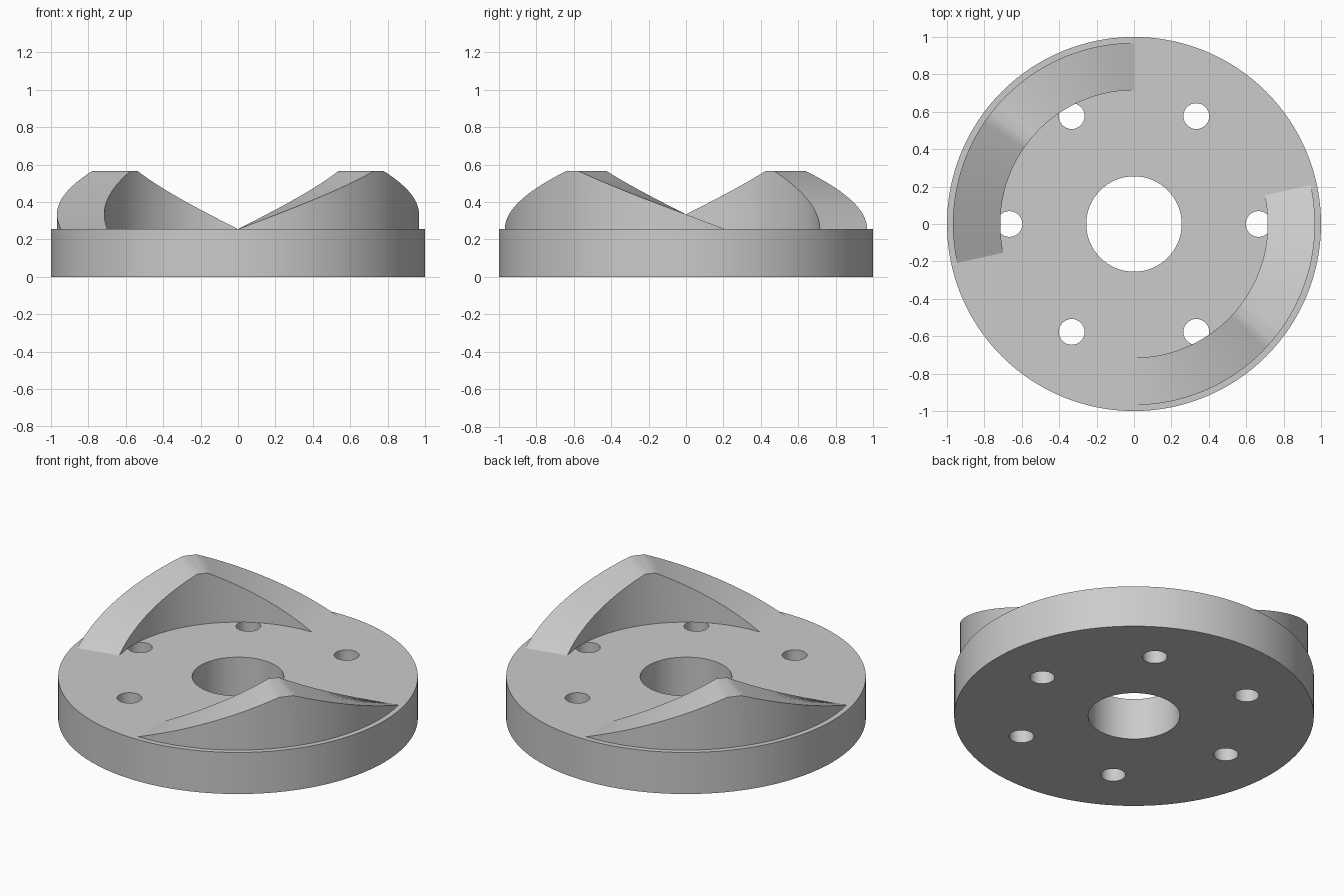
import bpy
import bmesh
from math import cos, sin, radians
from mathutils import Matrix, Vector

DISC_TOP = 0.255
PEAK = 0.566
RAMP_INNER, RAMP_OUTER = 0.715, 0.968

cube = bpy.data.objects.get("Cube")
if cube:
    bpy.data.objects.remove(cube, do_unlink=True)

grey = bpy.data.materials.new("plain grey")
grey.use_nodes = True
colour = (0.6, 0.6, 0.6, 1)
grey.diffuse_color = colour
grey.node_tree.nodes["Principled BSDF"].inputs["Base Color"].default_value = colour


def add_object(name, bm):
    bmesh.ops.recalc_face_normals(bm, faces=bm.faces)
    mesh = bpy.data.meshes.new(name)
    bm.to_mesh(mesh)
    bm.free()
    obj = bpy.data.objects.new(name, mesh)
    bpy.context.collection.objects.link(obj)
    mesh.materials.append(grey)
    return obj


def activate(obj):
    bpy.ops.object.select_all(action='DESELECT')
    obj.select_set(True)
    bpy.context.view_layer.objects.active = obj


def smooth(obj):
    activate(obj)
    bpy.ops.object.shade_smooth_by_angle(angle=radians(25))


def add_cylinder(bm, radius, bottom, top, segments, x=0, y=0):
    bmesh.ops.create_cone(
        bm, cap_ends=True, segments=segments, radius1=radius, radius2=radius,
        depth=top - bottom, matrix=Matrix.Translation((x, y, (top + bottom) / 2)))


def add_ramp(name, turn):
    """Arc wall whose top climbs steadily, levels off, then falls again."""
    bm = bmesh.new()
    rings = []
    spans = [(-90, -41.3, 24, 0, 1), (-41.3, -36.5, 3, 1, 1), (-36.5, 12.4, 24, 1, 0)]
    stops = [(-90, 0)]
    for a0, a1, steps, h0, h1 in spans:
        for i in range(1, steps + 1):
            t = i / steps
            stops.append((a0 + (a1 - a0) * t, h0 + (h1 - h0) * t))
    for angle, height in stops:
        a = radians(angle + turn)
        z = DISC_TOP + (PEAK - DISC_TOP) * height
        corners = [(RAMP_INNER, DISC_TOP), (RAMP_OUTER, DISC_TOP),
                   (RAMP_OUTER, z), (RAMP_INNER, z)]
        rings.append([bm.verts.new(Vector((r * cos(a), r * sin(a), h)))
                      for r, h in corners])
    for a, b in zip(rings, rings[1:]):
        for k in range(4):
            n = (k + 1) % 4
            bm.faces.new((a[k], a[n], b[n], b[k]))
    # Close the two knife-edge ends
    bmesh.ops.remove_doubles(bm, verts=bm.verts, dist=0.0001)
    smooth(add_object(name, bm))


# Disc with a central bore and six bolt holes
bm = bmesh.new()
add_cylinder(bm, 1, 0, DISC_TOP, 128)
disc = add_object("disc", bm)

bm = bmesh.new()
add_cylinder(bm, 0.255, -0.2, 0.6, 64)
for i in range(6):
    a = radians(60 * i)
    add_cylinder(bm, 0.069, -0.2, 0.6, 32, 0.666 * cos(a), 0.666 * sin(a))
cutter = add_object("hole_cutter", bm)
cutter.hide_render = True

cut = disc.modifiers.new("holes", 'BOOLEAN')
cut.operation = 'DIFFERENCE'
cut.solver = 'EXACT'
cut.object = cutter
activate(disc)
bpy.ops.object.modifier_apply(modifier=cut.name)
bpy.data.objects.remove(cutter, do_unlink=True)
smooth(disc)

# Two opposite cam ramps
add_ramp("front_ramp", 0)
add_ramp("back_ramp", 180)
